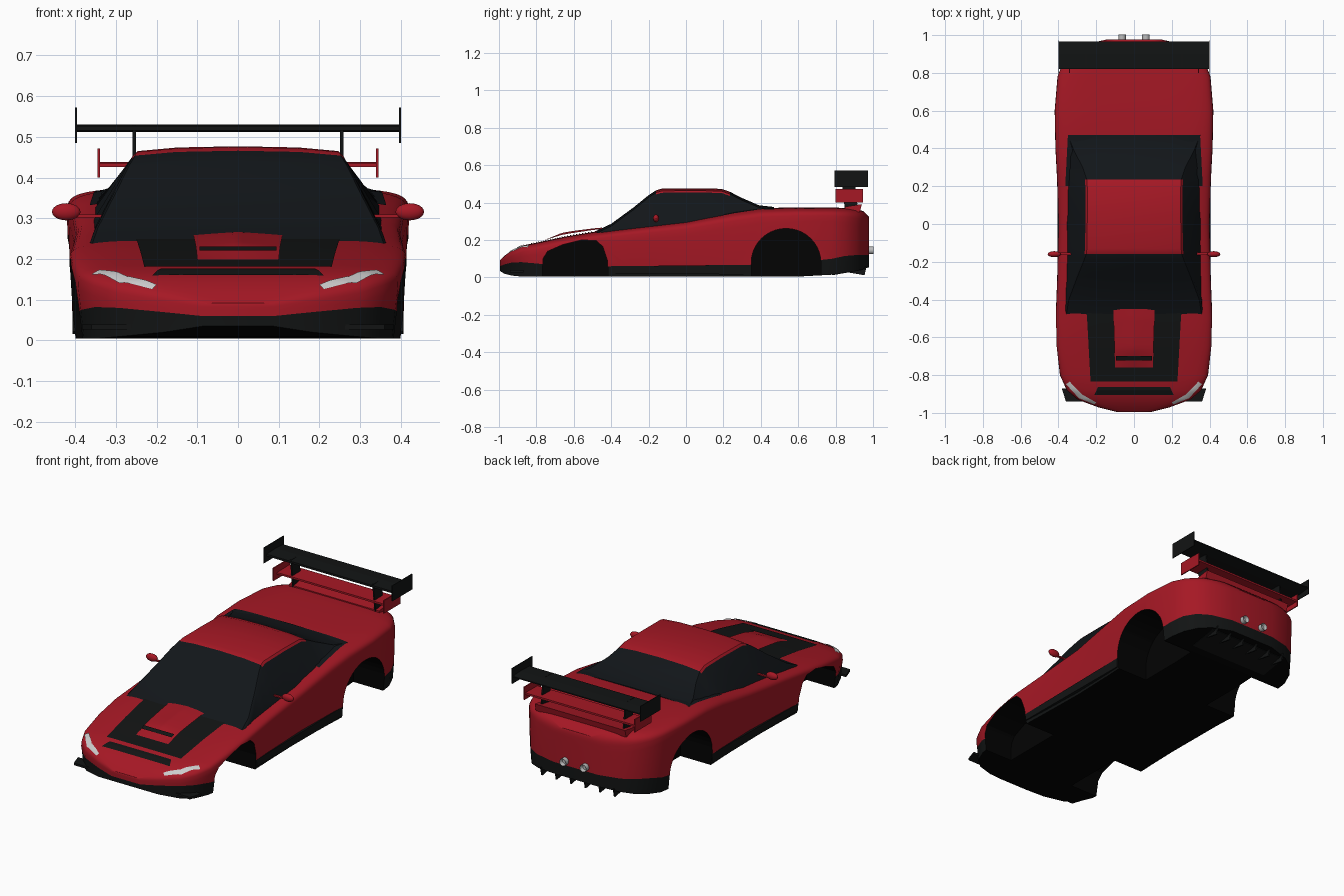
import bpy, bmesh, math
from mathutils import Vector

cube = bpy.data.objects.get("Cube")
if cube:
    bpy.data.objects.remove(cube)


def material(name, colour, rough=0.5):
    m = bpy.data.materials.new(name)
    m.use_nodes = True
    m.diffuse_color = (*colour, 1)
    bsdf = m.node_tree.nodes["Principled BSDF"]
    bsdf.inputs["Base Color"].default_value = (*colour, 1)
    bsdf.inputs["Roughness"].default_value = rough
    return m


RED = material("red_paint", (0.38, 0.009, 0.018))
BLACK = material("black_trim", (0.006, 0.007, 0.007))
UNDER = material("underbody_black", (0.001, 0.001, 0.001), 0.9)
GLASS = material("dark_glass", (0.006, 0.008, 0.01))
WHITE = material("lamp_white", (0.85, 0.87, 0.87))
SILVER = material("exhaust_metal", (0.5, 0.5, 0.5))


def finish(name, bm, mats, angle=35):
    bmesh.ops.recalc_face_normals(bm, faces=bm.faces)
    mesh = bpy.data.meshes.new(name)
    bm.to_mesh(mesh)
    bm.free()
    obj = bpy.data.objects.new(name, mesh)
    bpy.context.collection.objects.link(obj)
    for m in mats:
        mesh.materials.append(m)
    if angle:
        smooth(obj, angle)
    return obj


def smooth(obj, angle):
    bpy.ops.object.select_all(action="DESELECT")
    obj.select_set(True)
    bpy.context.view_layer.objects.active = obj
    bpy.ops.object.shade_smooth_by_angle(angle=math.radians(angle))


def box(name, lo, hi, mat):
    bm = bmesh.new()
    bmesh.ops.create_cube(bm, size=1)
    for v in bm.verts:
        v.co = Vector(lo[i] + (v.co[i] + 0.5) * (hi[i] - lo[i]) for i in range(3))
    return finish(name, bm, [mat], 0)


def prism(name, outline, x0, x1, mat):
    """Extrude a (y, z) outline along x."""
    bm = bmesh.new()
    a, b = ([bm.verts.new((x, y, z)) for y, z in outline] for x in (x0, x1))
    bm.faces.new(a)
    bm.faces.new(b)
    for i in range(len(a)):
        j = (i + 1) % len(a)
        bm.faces.new((a[i], a[j], b[j], b[i]))
    return finish(name, bm, [mat], 0)


def loft(name, stations, mats, paint):
    """Skin mirrored half sections; each station is (y, half) from sill to centre."""
    bm = bmesh.new()
    rings = []
    for y, half in stations:
        pts = half + [(-x, z) for x, z in half[-2::-1]]
        rings.append([bm.verts.new((x, y, z)) for x, z in pts])
    n = len(rings[0])
    for i in range(len(rings) - 1):
        for j in range(n):
            k = (j + 1) % n
            f = bm.faces.new((rings[i][j], rings[i][k], rings[i + 1][k], rings[i + 1][j]))
            f.material_index = paint(i, min(j, n - 2 - j))
    for i in (0, len(rings) - 1):
        r = rings[i]
        for j in range(n // 2):
            quad = list(dict.fromkeys((r[j], r[j + 1], r[n - 2 - j], r[n - 1 - j])))
            bm.faces.new(quad).material_index = paint(i, j)
    return finish(name, bm, mats)


# Body stations: y, half width, top, widest height, underside, black trim height
BODY = [
    (-0.995, 0.09, 0.092, 0.075, 0.035, 0.06),
    (-0.97, 0.19, 0.117, 0.083, 0.02, 0.07),
    (-0.93, 0.298, 0.146, 0.095, 0.01, 0.08),
    (-0.88, 0.356, 0.17, 0.11, 0.005, 0.082),
    (-0.8, 0.392, 0.186, 0.125, 0.005, 0.075),
    (-0.65, 0.41, 0.218, 0.155, 0.005, 0.06),
    (-0.5, 0.415, 0.243, 0.18, 0.005, 0.06),
    (-0.3, 0.407, 0.268, 0.2, 0.005, 0.06),
    (0, 0.4, 0.305, 0.225, 0.005, 0.065),
    (0.25, 0.408, 0.352, 0.265, 0.005, 0.065),
    (0.4, 0.416, 0.371, 0.29, 0.005, 0.07),
    (0.6, 0.42, 0.375, 0.3, 0.005, 0.08),
    (0.78, 0.405, 0.374, 0.3, 0.015, 0.1),
    (0.85, 0.378, 0.372, 0.29, 0.025, 0.115),
    (0.91, 0.33, 0.366, 0.28, 0.035, 0.12),
    (0.95, 0.262, 0.354, 0.265, 0.045, 0.12),
    (0.978, 0.14, 0.325, 0.25, 0.055, 0.12),
]
POWER = 5


def body_at(y):
    for a, b in zip(BODY, BODY[1:]):
        if y <= b[0]:
            f = max(0, (y - a[0]) / (b[0] - a[0]))
            return [p + (q - p) * f for p, q in zip(a, b)][1:]


def deck(x, y):
    """Height of the body's upper surface."""
    w, top, mid = body_at(y)[:3]
    return mid + (top - mid) * max(0, 1 - abs(x / w) ** POWER) ** (1 / POWER)


def body_half(row):
    y, w, top, mid, low, trim = row
    arc = [(w * math.cos(a) ** (2 / POWER), mid + (top - mid) * math.sin(a) ** (2 / POWER))
           for a in (math.pi / 2 * i / 14 for i in range(14))]
    return y, [(w * 0.965, low), (w * 0.985, trim)] + arc + [(0, top)]


body = loft("body_shell", [body_half(r) for r in BODY], [RED, BLACK, UNDER],
            lambda i, j: 2 if j < 0 else 1 if j == 0 else 0)

# Wheel arches
front_arch = [(-0.77, -0.1), (-0.765, 0.1), (-0.74, 0.14), (-0.66, 0.175), (-0.56, 0.2),
              (-0.48, 0.198), (-0.445, 0.165), (-0.42, 0.09), (-0.41, -0.1)]
rear_arch = [(0.35, -0.1)] + [(0.535 - 0.186 * math.cos(a), 0.08 + 0.182 * math.sin(a))
             for a in (math.pi * i / 20 for i in range(21))] + [(0.72, -0.1)]
for side in (-1, 1):
    for outline in (front_arch, rear_arch):
        cutter = prism("arch_cutter", outline, side * 0.21, side * 0.6, UNDER)
        mod = body.modifiers.new("arch", "BOOLEAN")
        mod.object, mod.operation, mod.solver = cutter, "DIFFERENCE", "EXACT"
        mod.material_mode = "TRANSFER"
        bpy.context.view_layer.objects.active = body
        bpy.ops.object.modifier_apply(modifier=mod.name)
        bpy.data.objects.remove(cutter)
smooth(body, 35)

# Cabin: y, top height, half width of the upper edge
CABIN = [(-0.48, 0.249, 0.358), (-0.4, 0.287, 0.345), (-0.28, 0.375, 0.3), (-0.2, 0.44, 0.268),
         (-0.16, 0.466, 0.253), (-0.13, 0.475, 0.249), (0.05, 0.477, 0.247), (0.19, 0.474, 0.247),
         (0.235, 0.458, 0.25), (0.3, 0.425, 0.272), (0.39, 0.386, 0.318), (0.47, 0.377, 0.35)]


def cabin_half(y, top, r):
    base = min(deck(0.362, y), top - 0.02) - 0.02
    return y, [(0.364, base), (r + 0.01, top - 0.022), (r, top - 0.012), (r * 0.6, top - 0.003), (0, top)]


loft("cabin", [cabin_half(*c) for c in CABIN], [GLASS, RED],
     lambda i, j: 1 if 4 <= i <= 7 and 1 <= j <= 3 else 0)


def patch(name, corners, mat, lift=lambda u, v: 0.003, nu=16, nv=14):
    """Panel laid on the deck; corners run front left, front right, back right, back left."""
    a, b, c, d = (Vector(p) for p in corners)
    bm = bmesh.new()
    grid = []
    for j in range(nv + 1):
        v = j / nv
        row = []
        for i in range(nu + 1):
            u = i / nu
            p = a.lerp(b, u).lerp(d.lerp(c, u), v)
            row.append(bm.verts.new((p.x, p.y, deck(p.x, p.y) + lift(u, v))))
        grid.append(row)
    for r, s in zip(grid, grid[1:]):
        for i in range(nu):
            bm.faces.new((r[i], r[i + 1], s[i + 1], s[i]))
    obj = finish(name, bm, [mat])
    if obj.data.polygons[0].normal.z < 0:
        obj.data.flip_normals()


def rect(x0, x1, y0, y1):
    return [(-x0, y0), (x0, y0), (x1, y1), (-x1, y1)]


# Hood panel, nose strip, rear glass trim and raised scoop
patch("hood_panel", rect(0.23, 0.25, -0.835, -0.47), BLACK)
patch("nose_strip", rect(0.21, 0.19, -0.905, -0.862), BLACK)
patch("rear_window_trim", rect(0.364, 0.35, 0.2, 0.47), GLASS)


def scoop_lift(u, v):
    crown = 0.45 + 0.55 * (1 - abs(2 * u - 1))
    return 0.004 + 0.019 * crown * min(1, v / 0.3) * (1 - 0.6 * max(0, v - 0.5))


patch("hood_scoop", rect(0.1, 0.11, -0.76, -0.45), RED, scoop_lift, 20, 18)
patch("scoop_slot", rect(0.094, 0.095, -0.722, -0.7), BLACK, lambda u, v: 0.018 + 0.005 * v)

# Paired parts
for side, tag in ((1, "left"), (-1, "right")):
    # Headlights
    for part, pts in (("outer", [(0.27, -0.908), (0.292, -0.922), (0.36, -0.848), (0.34, -0.835)]),
                      ("inner", [(0.2, -0.945), (0.21, -0.955), (0.292, -0.922), (0.27, -0.905)])):
        patch(f"{tag}_headlight_{part}", [(side * x, y) for x, y in pts], WHITE,
              lambda u, v: 0.005, 4, 6)

    # Mirrors
    bm = bmesh.new()
    bmesh.ops.create_uvsphere(bm, u_segments=20, v_segments=12, radius=1)
    for v in bm.verts:
        v.co = (side * 0.422 + v.co.x * 0.035, -0.16 + v.co.y * 0.016, 0.316 + v.co.z * 0.021)
    finish(f"{tag}_mirror", bm, [RED])
    x0, x1 = sorted((side * 0.33, side * 0.4))
    box(f"{tag}_mirror_stalk", (x0, -0.164, 0.302), (x1, -0.152, 0.309), RED)

    # Side skirts
    x0, x1 = sorted((side * 0.37, side * 0.406))
    prism(f"{tag}_side_skirt", [(-0.41, 0.022), (0.345, 0.016), (0.345, 0.068), (-0.41, 0.06)],
          x0, x1, BLACK)

    # Wing uprights and end plates
    x = side * 0.255
    prism(f"{tag}_wing_upright", [(0.85, 0.36), (0.92, 0.36), (0.9, 0.53), (0.83, 0.53)],
          x - 0.004, x + 0.004, BLACK)
    x = side * 0.398
    box(f"{tag}_upper_end_plate", (x - 0.002, 0.795, 0.485), (x + 0.002, 0.972, 0.572), BLACK)
    x = side * 0.342
    box(f"{tag}_lower_end_plate", (x - 0.003, 0.8, 0.4), (x + 0.003, 0.945, 0.472), RED)

    # Exhaust pipes
    bm = bmesh.new()
    bmesh.ops.create_cone(bm, cap_ends=True, segments=20, radius1=0.02, radius2=0.02, depth=0.06)
    for f in list(bm.faces):
        if f.normal.z < -0.9:
            bmesh.ops.inset_region(bm, faces=[f], thickness=0.005, depth=-0.02)
    for v in bm.verts:
        v.co = (side * 0.063 + v.co.x, 0.973 - v.co.z, 0.145 + v.co.y)
    finish(f"{tag}_exhaust", bm, [SILVER])

    # Splitter halves, angled at the tips
    bm = bmesh.new()
    outline = [(0, -0.94), (0.36, -0.94), (0.383, -0.87), (0, -0.87)]
    base = bm.faces.new([bm.verts.new((side * x, y, 0.027)) for x, y in outline])
    top = bmesh.ops.extrude_face_region(bm, geom=[base])["geom"]
    for v in top:
        if isinstance(v, bmesh.types.BMVert):
            v.co.z += 0.012
    finish(f"{tag}_front_splitter", bm, [BLACK], 0)

# Wings
prism("upper_wing", [(0.82, 0.516), (0.9, 0.512), (0.967, 0.52), (0.967, 0.526), (0.9, 0.53), (0.82, 0.527)],
      -0.397, 0.397, BLACK)
prism("lower_wing", [(0.83, 0.426), (0.94, 0.428), (0.94, 0.438), (0.83, 0.436)], -0.34, 0.34, RED)
prism("tail_lip", [(0.85, 0.36), (0.93, 0.35), (0.94, 0.392), (0.85, 0.378)], -0.28, 0.28, RED)

# Rear diffuser with fins
prism("diffuser", [(0.78, 0.012), (0.945, 0.04), (0.945, 0.06), (0.78, 0.03)], -0.245, 0.245, BLACK)
for i in range(6):
    x = -0.225 + 0.09 * i
    prism(f"diffuser_fin_{i + 1}", [(0.85, 0.03), (0.955, 0.012), (0.965, 0.06)], x - 0.004, x + 0.004, BLACK)
